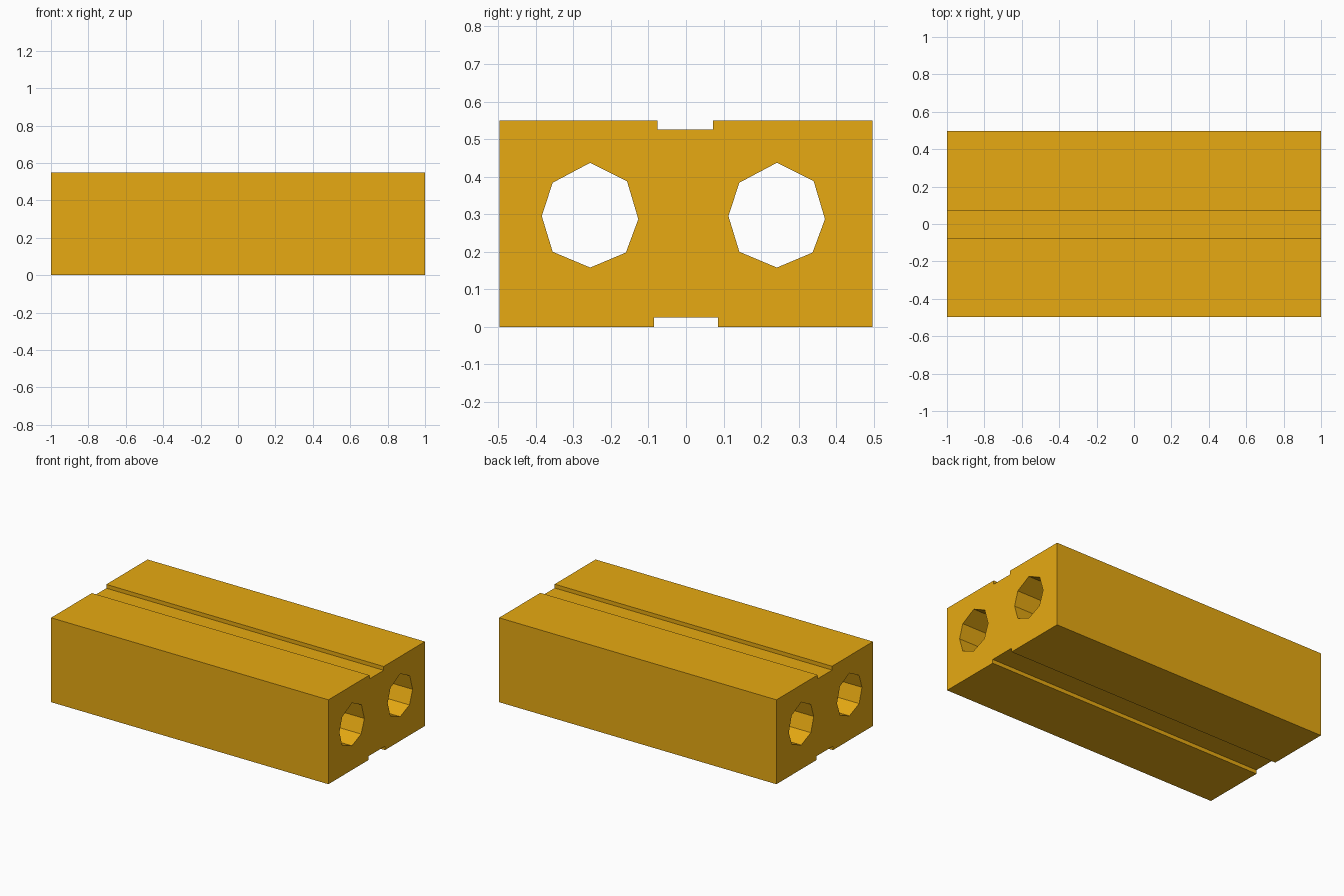
import bpy
from mathutils import Matrix

if "Cube" in bpy.data.objects:
    bpy.data.objects.remove(bpy.data.objects["Cube"])

# Block cross-section (y, z), with shallow grooves along the top and bottom
outline = [(-0.497, 0), (-0.085, 0), (-0.085, 0.025), (0.085, 0.025), (0.085, 0),
           (0.497, 0), (0.497, 0.55), (0.072, 0.55), (0.072, 0.525),
           (-0.076, 0.525), (-0.076, 0.55), (-0.497, 0.55)]

# Slightly irregular eight-sided core hole, given for the left core
hole = [(-0.255, 0.437), (-0.157, 0.388), (-0.127, 0.287), (-0.16, 0.198),
        (-0.255, 0.158), (-0.355, 0.2), (-0.384, 0.295), (-0.355, 0.384)]

curve = bpy.data.curves.new("block_section", 'CURVE')
curve.dimensions = '2D'
curve.fill_mode = 'BOTH'
curve.extrude = 1.0


def add_loop(points, shift=0.0):
    spline = curve.splines.new('POLY')
    spline.points.add(len(points) - 1)
    for p, (y, z) in zip(spline.points, points):
        p.co = (y + shift, z, 0, 1)
    spline.use_cyclic_u = True


add_loop(outline)
for shift in (0.0, 0.497):
    add_loop(hole, shift)

# Extrude the section along x and turn it into a mesh
temp = bpy.data.objects.new("section_helper", curve)
bpy.context.collection.objects.link(temp)
bpy.context.view_layer.update()
deps = bpy.context.evaluated_depsgraph_get()
mesh = bpy.data.meshes.new_from_object(temp.evaluated_get(deps))
mesh.transform(Matrix(((0, 0, 1, 0), (1, 0, 0, 0), (0, 1, 0, 0), (0, 0, 0, 1))))
bpy.data.objects.remove(temp)
mesh.shade_flat()

block = bpy.data.objects.new("hollow_block", mesh)
bpy.context.collection.objects.link(block)

# Ochre material
mat = bpy.data.materials.new("ochre")
mat.diffuse_color = (0.80, 0.40, 0.006, 1)
mat.use_nodes = True
mat.node_tree.nodes["Principled BSDF"].inputs["Base Color"].default_value = mat.diffuse_color
mesh.materials.clear()
mesh.materials.append(mat)
